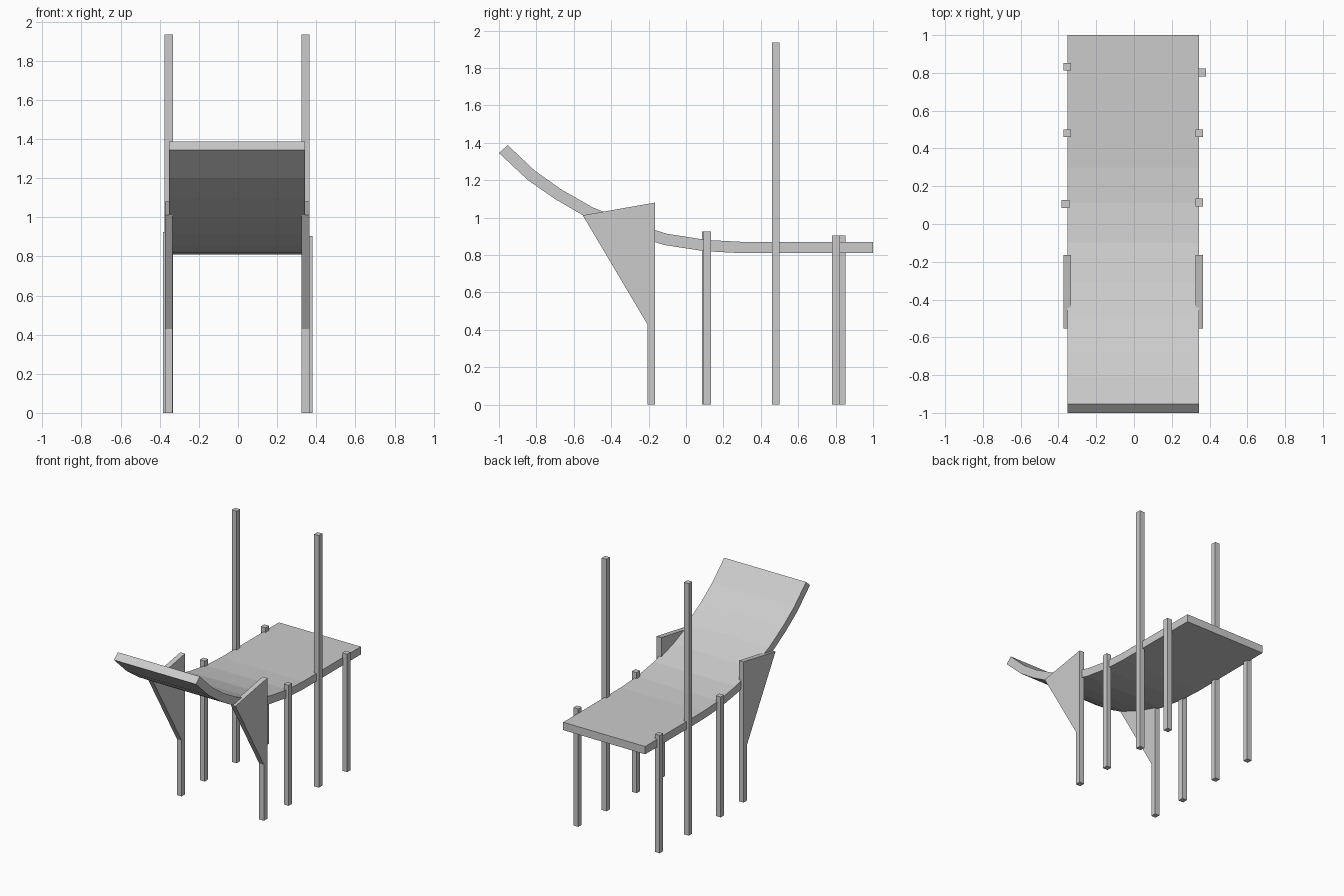
import bpy, bmesh

if "Cube" in bpy.data.objects:
    bpy.data.objects.remove(bpy.data.objects["Cube"])


def extrude_profile(name, pts, x0, x1):
    """Extrude a closed (y, z) profile between two x positions."""
    bm = bmesh.new()
    face = bm.faces.new([bm.verts.new((x0, y, z)) for y, z in pts])
    res = bmesh.ops.extrude_face_region(bm, geom=[face])
    verts = [v for v in res["geom"] if isinstance(v, bmesh.types.BMVert)]
    bmesh.ops.translate(bm, verts=verts, vec=(x1 - x0, 0, 0))
    bmesh.ops.recalc_face_normals(bm, faces=bm.faces)
    me = bpy.data.meshes.new(name)
    bm.to_mesh(me)
    bm.free()
    ob = bpy.data.objects.new(name, me)
    bpy.context.collection.objects.link(ob)
    return ob


def post(name, x, y, top, w=0.041):
    h = w / 2
    extrude_profile(name, [(y - h, 0), (y + h, 0), (y + h, top), (y - h, top)],
                    x - h, x + h)


# Curved deck: flat at the back, sweeping upward at the front
upper = [(1, 0.87), (0.30, 0.87), (0.11, 0.88), (-0.10, 0.913), (-0.31, 0.976),
         (-0.50, 1.055), (-0.67, 1.152), (-0.81, 1.252), (-0.953, 1.387)]
lower = [(-1, 1.345), (-0.845, 1.20), (-0.705, 1.102), (-0.53, 1.0),
         (-0.33, 0.918), (-0.115, 0.853), (0.10, 0.82), (0.29, 0.81), (1, 0.81)]
extrude_profile("curved_deck", upper + lower, -0.353, 0.343)

# Front legs that flare into triangular brackets
bracket = [(-0.207, 0), (-0.165, 0), (-0.165, 1.08), (-0.552, 1.012), (-0.207, 0.43)]
for side, x in (("left", -0.354), ("right", 0.345)):
    extrude_profile(side + "_front_bracket", bracket, x - 0.02, x + 0.02)

# Slightly uneven posts: name, x, y, top height
for name, x, y, top in (
        ("left_middle_post", -0.363, 0.106, 0.925),
        ("right_middle_post", 0.345, 0.114, 0.925),
        ("left_tall_post", -0.354, 0.48, 1.935),
        ("right_tall_post", 0.345, 0.48, 1.935),
        ("left_back_post", -0.354, 0.833, 0.905),
        ("right_back_post", 0.36, 0.802, 0.905)):
    post(name, x, y, top)
